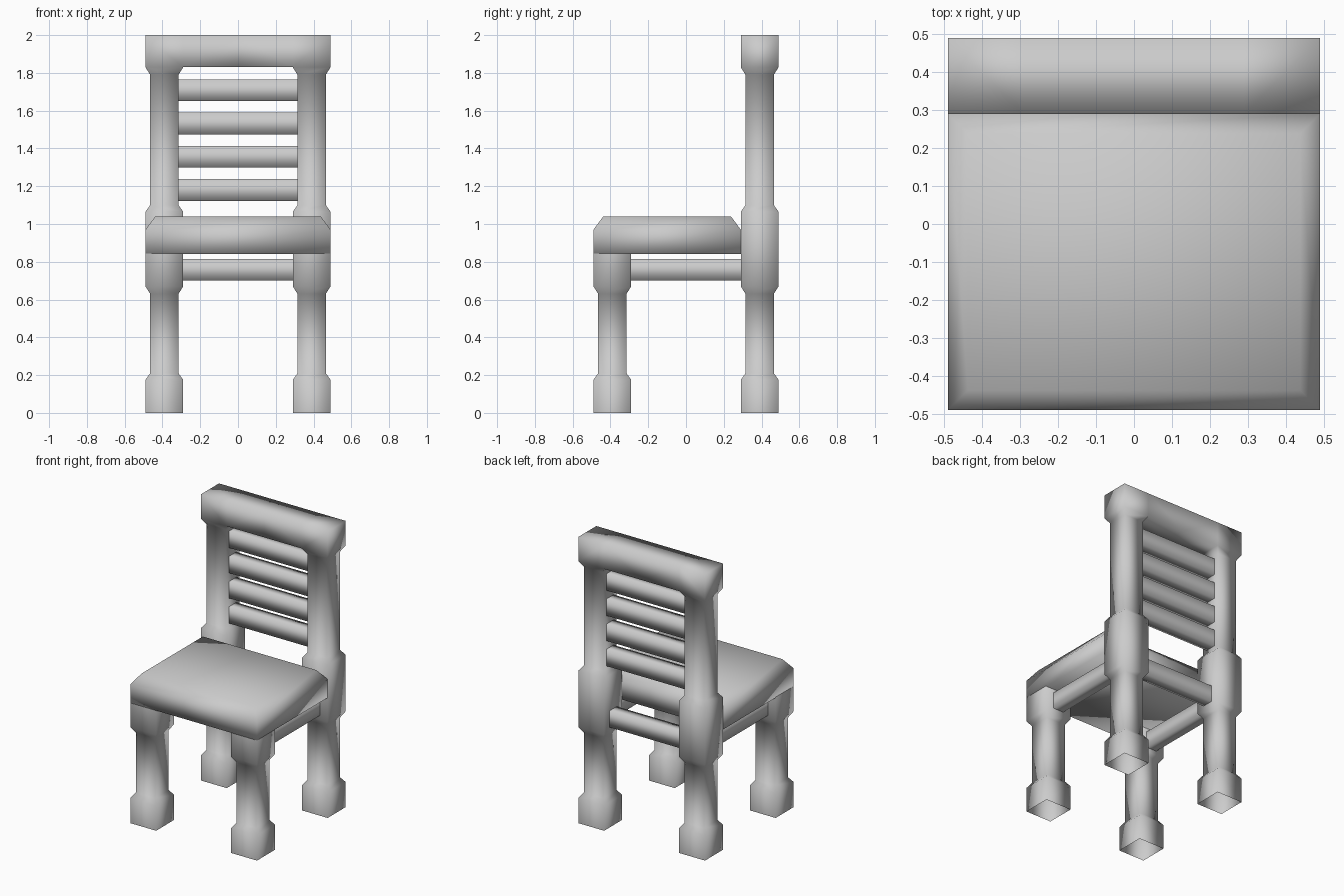
import bpy, bmesh
from mathutils import Vector

if "Cube" in bpy.data.objects:
    bpy.data.objects.remove(bpy.data.objects["Cube"])

WIDE, SLIM = 0.10, 0.075   # half widths of the square posts


def finish(name, bm, mirror=False):
    bmesh.ops.recalc_face_normals(bm, faces=bm.faces[:])
    for f in bm.faces:
        f.smooth = True
    me = bpy.data.meshes.new(name)
    bm.to_mesh(me)
    bm.free()
    ob = bpy.data.objects.new(name, me)
    bpy.context.collection.objects.link(ob)
    if mirror:
        ob.modifiers.new("Mirror", "MIRROR")
    return ob


def loft_post(bm, cx, cy, profile):
    """Square post from (z, half width) steps, open at both ends."""
    rings = [[bm.verts.new((cx + sx * h, cy + sy * h, z))
              for sx, sy in ((-1, -1), (1, -1), (1, 1), (-1, 1))]
             for z, h in profile]
    for a, b in zip(rings, rings[1:]):
        for i in range(4):
            j = (i + 1) % 4
            bm.faces.new((a[i], a[j], b[j], b[i]))
    return rings


def bar(name, lo, hi, axis, mirror=False):
    """Rectangular bar whose ends along the axis butt into posts (left open)."""
    bm = bmesh.new()
    bmesh.ops.create_cube(bm, size=1)
    for v in bm.verts:
        v.co = Vector([lo[i] + (v.co[i] + 0.5) * (hi[i] - lo[i]) for i in range(3)])
    bm.normal_update()
    ends = [f for f in bm.faces if abs(f.normal[axis]) > 0.9]
    bmesh.ops.delete(bm, geom=ends, context="FACES_ONLY")
    return finish(name, bm, mirror)


foot = [(0, WIDE), (0.175, WIDE), (0.21, SLIM), (0.63, SLIM), (0.67, WIDE)]

# Front legs
bm = bmesh.new()
loft_post(bm, 0.39, -0.39, foot + [(0.845, WIDE)])
finish("front_legs", bm, mirror=True)

# Back posts joined by the top rail
bm = bmesh.new()
rings = loft_post(bm, 0.39, 0.39, foot + [(1.065, WIDE), (1.10, SLIM), (1.79, SLIM),
                                          (1.83, WIDE), (2.0, WIDE)])
low, top = rings[-2], rings[-1]
bm.faces.new(top)
inner = [low[3], low[0], top[0], top[3]]
bm.faces.remove(next(f for f in bm.faces if set(f.verts) == set(inner)))
mid = [bm.verts.new((0, v.co.y, v.co.z)) for v in inner]
for i in range(4):
    j = (i + 1) % 4
    bm.faces.new((inner[i], inner[j], mid[j], mid[i]))
finish("back_frame", bm, mirror=True)

# Seat with chamfered top edges
bm = bmesh.new()
sections = [(0.84, 0), (0.97, 0), (1.04, 0.052)]
rings = [[bm.verts.new(p) for p in ((-0.49 + d, -0.49 + d, z), (0.49 - d, -0.49 + d, z),
                                    (0.49 - d, 0.29 - d, z), (-0.49 + d, 0.29 - d, z))]
         for z, d in sections]
for a, b in zip(rings, rings[1:]):
    for i in range(4):
        j = (i + 1) % 4
        bm.faces.new((a[i], a[j], b[j], b[i]))
bm.faces.new(rings[0])
bm.faces.new(rings[-1])
finish("seat", bm)

# Back slats
for k in range(4):
    z = 1.18 + k * 0.176
    bar(f"back_slat_{k + 1}", (-0.315, 0.35, z - 0.058), (0.315, 0.43, z + 0.058), 0)

# Stretchers under the seat, at the back and both sides
bar("back_stretcher", (-0.29, 0.35, 0.70), (0.29, 0.43, 0.815), 0)
bar("side_stretchers", (0.35, -0.29, 0.70), (0.43, 0.29, 0.815), 1, mirror=True)
